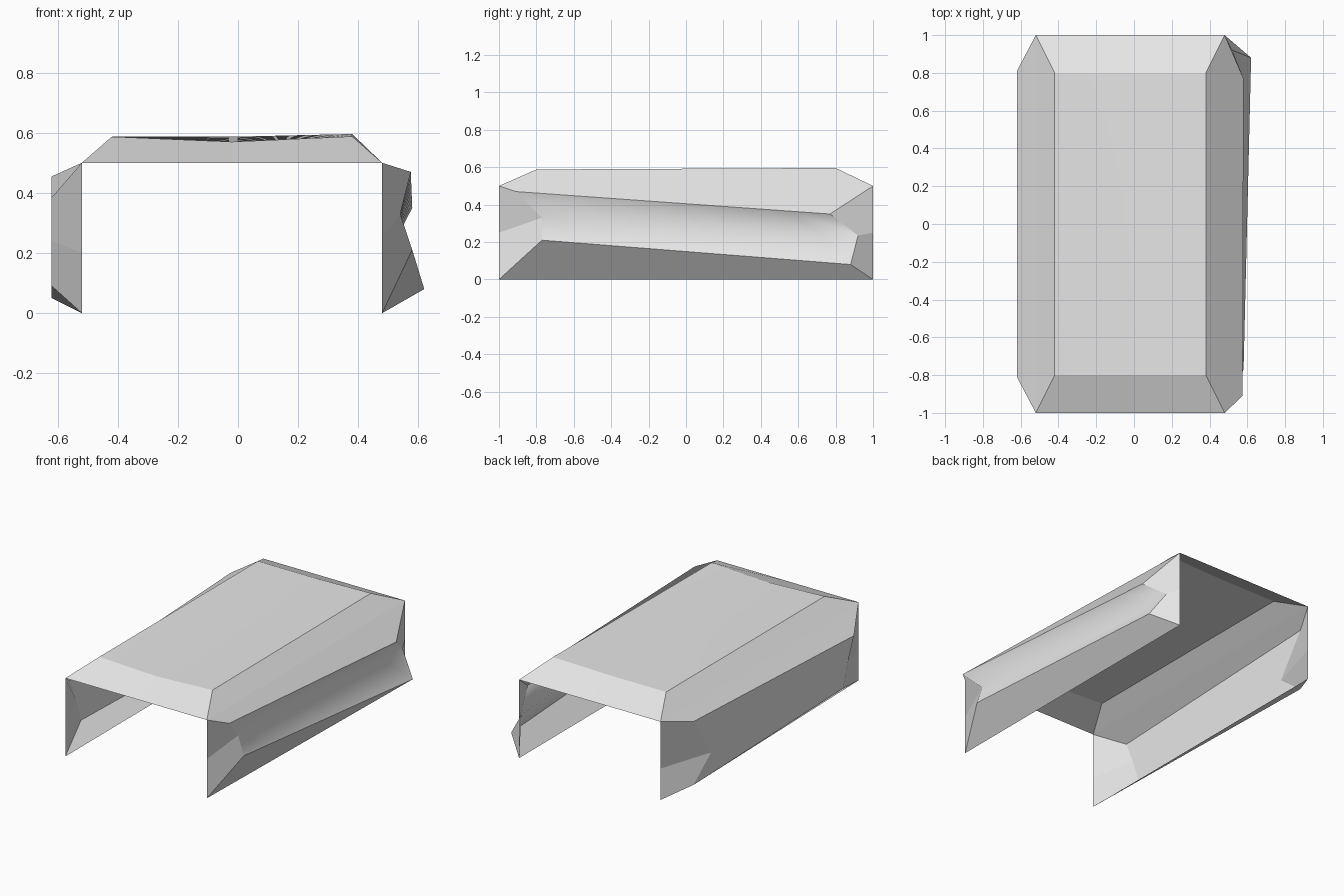
import bpy
import bmesh
from mathutils import Vector

if "Cube" in bpy.data.objects:
    bpy.data.objects.remove(bpy.data.objects["Cube"])

grey = bpy.data.materials.new("light_grey")
grey.use_nodes = True
colour = (0.8, 0.8, 0.8, 1)
grey.diffuse_color = colour
grey.node_tree.nodes["Principled BSDF"].inputs["Base Color"].default_value = colour

LEFT, RIGHT, BASE, RIM = -0.52, 0.48, 0.0, 0.5
SEGMENTS = 8


def panel(name, start, end, rows, outward, split=0.5):
    """Raised sheet on a rectangle; start and end are its (x, z) long edges,
    rows are (front point, back point) pairs of the raised face."""
    bm = bmesh.new()

    def corner(xz, y):
        return bm.verts.new((xz[0], y, xz[1]))

    # Rim: start, split point and end at the front and the back
    middle = Vector(start).lerp(Vector(end), split)
    front = [corner(p, -1) for p in (start, middle, end)]
    back = [corner(p, 1) for p in (start, middle, end)]

    # Raised face, ruled from front to back
    grid = [[bm.verts.new(Vector(a).lerp(Vector(b), i / SEGMENTS))
             for i in range(SEGMENTS + 1)] for a, b in rows]
    for upper, lower in zip(grid, grid[1:]):
        for i in range(SEGMENTS):
            face = bm.faces.new((upper[i], upper[i + 1], lower[i + 1], lower[i]))
            face.smooth = True

    # Sloped borders along the two long edges
    bm.faces.new([front[0], back[0]] + grid[0][::-1])
    bm.faces.new([back[2], front[2]] + grid[-1])

    # Sloped borders at the two ends
    for i in range(2):
        bm.faces.new((front[i], grid[i][0], grid[i + 1][0], front[i + 1]))
        bm.faces.new((back[i + 1], grid[i + 1][-1], grid[i][-1], back[i]))

    # Keep the crease around the raised face crisp
    for edge in bm.edges:
        if len({f.smooth for f in edge.link_faces}) > 1:
            edge.smooth = False

    bm.normal_update()
    facing = sum((f.normal * f.calc_area() for f in bm.faces), Vector())
    if facing.dot(Vector(outward)) < 0:
        bmesh.ops.reverse_faces(bm, faces=bm.faces[:])

    mesh = bpy.data.meshes.new(name)
    bm.to_mesh(mesh)
    bm.free()
    mesh.materials.append(grey)
    obj = bpy.data.objects.new(name, mesh)
    bpy.context.collection.objects.link(obj)
    return obj


# Roof, slightly dished along the middle
panel("roof_panel", (LEFT, RIM), (RIGHT, RIM), [
    ((-0.42, -0.8, 0.587), (-0.42, 0.8, 0.587)),
    ((-0.02, -0.8, 0.57), (-0.02, 0.8, 0.587)),
    ((0.38, -0.8, 0.588), (0.38, 0.8, 0.596)),
], (0, 0, 1))

# Wall on the -x side, nearly flat
panel("plain_wall", (LEFT, RIM), (LEFT, BASE), [
    ((-0.62, -0.81, 0.385), (-0.62, 0.81, 0.455)),
    ((-0.62, -0.75, 0.24), (-0.62, 0.63, 0.19)),
    ((-0.62, -0.70, 0.09), (-0.62, 0.81, 0.05)),
], (-1, 0, 0), 0.6)

# Wall on the +x side, with a slanted groove
panel("grooved_wall", (RIGHT, RIM), (RIGHT, BASE), [
    ((0.575, -0.91, 0.47), (0.58, 0.77, 0.35)),
    ((0.54, -0.77, 0.33), (0.52, 0.92, 0.235)),
    ((0.58, -0.77, 0.21), (0.62, 0.88, 0.08)),
], (1, 0, 0))
